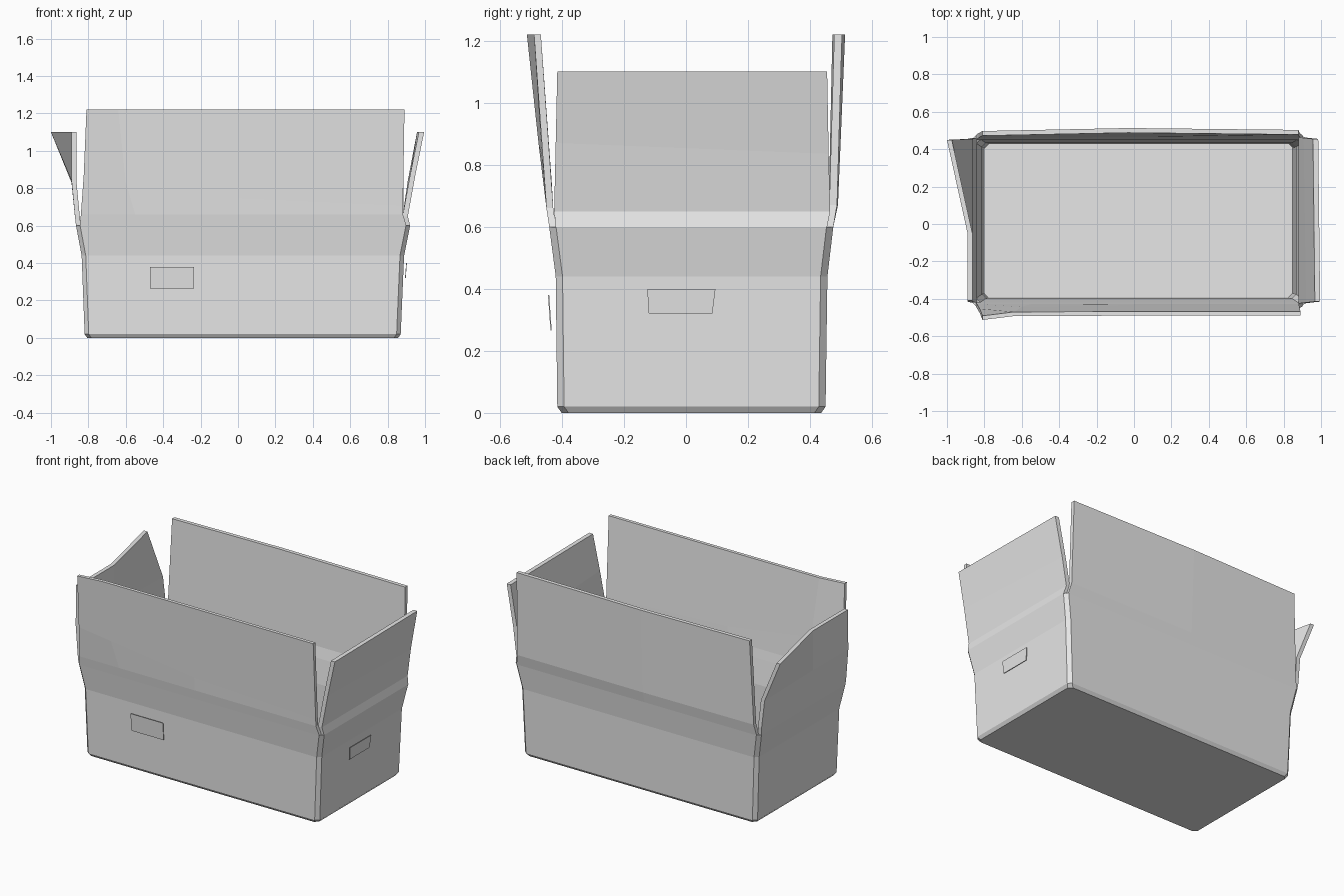
import bpy
import bmesh
from mathutils import Vector

if "Cube" in bpy.data.objects:
    bpy.data.objects.remove(bpy.data.objects["Cube"])

card = bpy.data.materials.new("plain_grey_card")
card.diffuse_color = (0.8, 0.8, 0.8, 1)
card.use_nodes = True
card.node_tree.nodes["Principled BSDF"].inputs["Base Color"].default_value = card.diffuse_color


def finish(name, bm):
    bmesh.ops.recalc_face_normals(bm, faces=bm.faces)
    mesh = bpy.data.meshes.new(name)
    bm.to_mesh(mesh)
    bm.free()
    mesh.materials.append(card)
    obj = bpy.data.objects.new(name, mesh)
    bpy.context.collection.objects.link(obj)
    return obj


def panel(name, rows, inward):
    """Bent sheet: a grid of outer points thickened by one inward vector."""
    bm = bmesh.new()
    off = Vector(inward)
    outer = [[bm.verts.new(p) for p in r] for r in rows]
    inner = [[bm.verts.new(Vector(p) + off) for p in r] for r in rows]
    nr, nc = len(rows), len(rows[0])
    for g in (outer, inner):
        for i in range(nr - 1):
            for j in range(nc - 1):
                bm.faces.new((g[i][j], g[i][j + 1], g[i + 1][j + 1], g[i + 1][j]))
    # closed edge strip around the border
    border = ([(0, j) for j in range(nc)] + [(i, nc - 1) for i in range(1, nr)]
              + [(nr - 1, j) for j in range(nc - 2, -1, -1)]
              + [(i, 0) for i in range(nr - 2, 0, -1)])
    for (a, b), (c, d) in zip(border, border[1:] + border[:1]):
        bm.faces.new((outer[a][b], outer[c][d], inner[c][d], inner[a][b]))
    return finish(name, bm)


def ring(bm, x0, x1, y0, y1, z, t=0.0, c=0.022):
    """Rectangle with cut corners, inset by t."""
    x0, x1, y0, y1 = x0 + t, x1 - t, y0 + t, y1 - t
    pts = [(x0 + c, y0), (x1 - c, y0), (x1, y0 + c), (x1, y1 - c),
           (x1 - c, y1), (x0 + c, y1), (x0, y1 - c), (x0, y0 + c)]
    return [bm.verts.new((x, y, z)) for x, y in pts]


# Box body: outer wall up, over the rim and down to the inside floor
T = 0.022
base = (-0.82, 0.87, -0.415, 0.45)
middle = (-0.836, 0.888, -0.42, 0.456)
rim = (-0.866, 0.92, -0.441, 0.475)
bm = bmesh.new()
rings = [ring(bm, *base, 0.0, 0.014), ring(bm, *base, 0.02),
         ring(bm, *middle, 0.44), ring(bm, *rim, 0.6),
         ring(bm, *rim, 0.6, T), ring(bm, *middle, 0.44, T),
         ring(bm, *base, 0.025, T)]
for a, b in zip(rings, rings[1:]):
    for k in range(8):
        n = (k + 1) % 8
        bm.faces.new((a[k], a[n], b[n], b[k]))
bm.faces.new(rings[0])
bm.faces.new(rings[-1])
finish("box_body", bm)

# Front flap, creased along a slanting line
panel("front_flap", [
    [(-.846, -.441, .6), (-.5, -.441, .6), (0, -.441, .6), (.90, -.441, .6)],
    [(-.84, -.45, .66), (-.55, -.45, .66), (0, -.45, .66), (.882, -.45, .66)],
    [(-.825, -.475, .865), (-.6, -.465, .83), (0, -.455, .745), (.882, -.453, .705)],
    [(-.81, -.513, 1.22), (-.64, -.492, 1.22), (0, -.49, 1.22), (.89, -.49, 1.22)],
], (0, T, 0))

# Back flap, bowed outwards in the middle
panel("back_flap", [
    [(-.846, .475, .6), (-.03, .475, .6), (.90, .475, .6)],
    [(-.832, .485, .67), (-.03, .49, .67), (.885, .487, .67)],
    [(-.81, .497, 1.22), (-.03, .513, 1.22), (.88, .503, 1.22)],
], (0, -0.025, 0))

# Left flap, back corner folded outwards
panel("left_flap", [
    [(-.866, -.42, .6), (-.866, -.05, .6), (-.866, .455, .6)],
    [(-.872, -.42, .65), (-.872, -.05, .65), (-.872, .46, .65)],
    [(-.89, -.415, .84), (-.89, -.05, .84), (-.89, .455, .83)],
    [(-.89, -.41, 1.1), (-.89, -.05, 1.1), (-1.0, .45, 1.1)],
], (0.026, 0, 0))

# Right flap, leaning outwards
panel("right_flap", [
    [(.92, -.42, .6), (.92, .455, .6)],
    [(.908, -.425, .65), (.908, .465, .65)],
    [(.948, -.42, .87), (.935, .46, .835)],
    [(.995, -.415, 1.1), (.985, .455, 1.1)],
], (-0.028, 0, 0))

# Plates standing just off the front and right walls
panel("front_plate", [
    [(-.47, -.437, .265), (-.235, -.437, .265)],
    [(-.47, -.445, .38), (-.235, -.445, .38)],
], (0, 0.004, 0))
panel("right_plate", [
    [(.897, -.12, .32), (.897, .085, .32)],
    [(.903, -.125, .40), (.903, .095, .40)],
], (-0.004, 0, 0))
